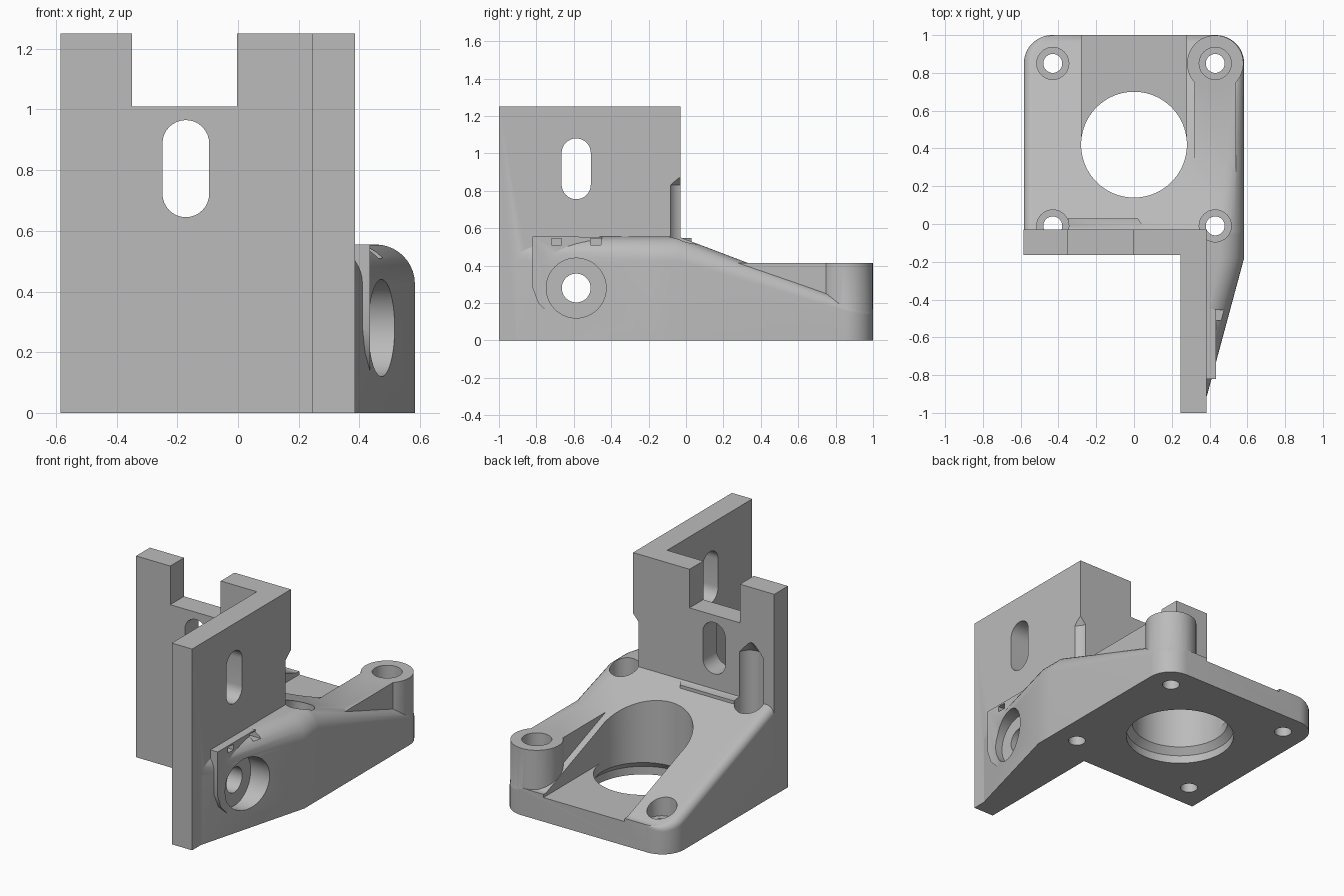
import bpy, bmesh, math
from mathutils import Vector

if "Cube" in bpy.data.objects:
    bpy.data.objects.remove(bpy.data.objects["Cube"])

grey = bpy.data.materials.new("plain grey")
grey.diffuse_color = (0.5, 0.5, 0.5, 1)
grey.use_nodes = True
grey.node_tree.nodes["Principled BSDF"].inputs["Base Color"].default_value = grey.diffuse_color


def make(name, bm):
    bmesh.ops.recalc_face_normals(bm, faces=bm.faces[:])
    me = bpy.data.meshes.new(name)
    bm.to_mesh(me)
    bm.free()
    me.materials.append(grey)
    ob = bpy.data.objects.new(name, me)
    bpy.context.collection.objects.link(ob)
    return ob


def loft(name, rings):
    """Closed solid through equally sized rings of points."""
    bm = bmesh.new()
    vs = [[bm.verts.new(p) for p in r] for r in rings]
    n = len(vs[0])
    for a, b in zip(vs, vs[1:]):
        for i in range(n):
            j = (i + 1) % n
            bm.faces.new((a[i], a[j], b[j], b[i]))
    bm.faces.new(vs[0])
    bm.faces.new(vs[-1])
    return make(name, bm)


def prism(name, pts, axis, lo, hi):
    """Extrude a 2D outline along an axis."""
    place = {'x': lambda u, v, w: (w, u, v),
             'y': lambda u, v, w: (u, w, v),
             'z': lambda u, v, w: (u, v, w)}[axis]
    return loft(name, [[place(u, v, w) for u, v in pts] for w in (lo, hi)])


def box(name, x0, x1, y0, y1, z0, z1):
    return prism(name, [(x0, y0), (x1, y0), (x1, y1), (x0, y1)], 'z', z0, z1)


def circle(u, v, r, n=64):
    return [(u + r * math.cos(2 * math.pi * i / n),
             v + r * math.sin(2 * math.pi * i / n)) for i in range(n)]


def turned(name, x, y, profile, n=64):
    """Round solid from (radius, height) pairs."""
    return loft(name, [[(u, v, z) for u, v in circle(x, y, r, n)]
                       for r, z in profile])


def slot(name, u, v0, v1, r, axis, lo, hi):
    pts = []
    for c, start in ((v1 - r, 0), (v0 + r, math.pi)):
        for i in range(17):
            a = start + math.pi * i / 16
            pts.append((u + r * math.cos(a), c + r * math.sin(a)))
    return prism(name, pts, axis, lo, hi)


def combine(ob, other, op):
    m = ob.modifiers.new(op, 'BOOLEAN')
    m.operation = op
    m.solver = 'EXACT'
    m.object = other
    bpy.context.view_layer.objects.active = ob
    bpy.ops.object.modifier_apply(modifier=m.name)
    bpy.data.objects.remove(other, do_unlink=True)


def section(y, xl, xr, h, rl, rr, n=10):
    """Upright section with rounded top corners."""
    pts = [(xl, y, 0)]
    for i in range(n + 1):
        a = math.pi / 2 * i / n
        pts.append((xl + rl * (1 - math.cos(a)), y, h - rl * (1 - math.sin(a))))
    for i in range(n + 1):
        a = math.pi / 2 * i / n
        pts.append((xr - rr * (1 - math.sin(a)), y, h - rr * (1 - math.cos(a))))
    return pts + [(xr, y, 0)]


# Sloped base with tapered side wing and rounded rear corners
W, R = 0.583, 0.15
top = lambda y: max(0.17, min(0.555, 0.54 - 0.38 * y))
rings = [section(-0.91, 0.25, 0.386, 0.555, 0.004, 0.13),
         section(-0.18, 0.25, W, 0.555, 0.004, 0.13),
         section(-0.08, 0.25, W, 0.555, 0.004, 0.13),
         section(-0.06, -W, W, 0.555, 0.05, 0.13),
         section(-0.04, -W, W, 0.555, 0.05, 0.13)]
for i in range(13):
    a = math.pi / 2 * i / 12
    y = 0.85 + R * math.sin(a)
    w = W - R * (1 - math.cos(a))
    rings.append(section(y, -w, w, top(y), 0.05 - 0.03 * i / 12, 0.06 - 0.04 * i / 12))
body = loft("motor_bracket", rings)

# Angle-shaped upright walls
walls = prism("upright_walls", [(-0.585, -0.165), (0.245, -0.165), (0.245, -1),
                                (0.385, -1), (0.385, -0.03), (-0.585, -0.03)], 'z', 0, 1.25)
combine(body, walls, 'UNION')

# Wing lip, ledge behind the wall, rib and tall screw post
lip = prism("wing_lip", [(-0.82, 0.555), (-0.82, 0.28), (-0.79, 0.2), (-0.73, 0.14),
                         (-0.7, 0.3), (-0.45, 0.5), (-0.45, 0.554)], 'x', 0.36, 0.435)
ledge = prism("wall_ledge", [(-0.35, -0.06), (0.08, -0.06), (0.06, -0.03),
                             (0.02, 0.03), (-0.35, 0.03)], 'z', 0.4, 0.548)
rib = box("post_rib", 0.32, 0.54, 0.1, 0.82, 0.1, 0.415)
for part in (lip, ledge, rib):
    combine(body, part, 'UNION')
combine(body, turned("screw_post", 0.43, 0.85, [(0.149, 0.08), (0.149, 0.415)]), 'UNION')

# Large central opening, flared underneath, with a flat channel to the rear
cuts = [turned("motor_opening", 0, 0.42, [(0.315, -0.1), (0.315, 0.05), (0.28, 0.09), (0.28, 0.7)], 96),
        box("rear_channel", -0.279, 0.279, 0.42, 1.2, 0.15, 0.8)]

# Four base screws: rear pair open upward, front pair run up into the wall
for x in (-0.43, 0.43):
    cuts.append(turned("rear_screw", x, 0.85, [(0.05, -0.1), (0.05, 0.13), (0.085, 0.13), (0.085, 0.6)], 40))
    cuts.append(turned("front_screw", x, -0.01, [(0.05, -0.1), (0.05, 0.13), (0.085, 0.13),
                                                 (0.085, 0.83), (0.002, 0.93)], 40))

# Wall notch, adjustment slots, side screw recess and small lip notches
cuts += [box("wall_notch", -0.35, -0.003, -0.3, 0.1, 1.01, 1.4),
         slot("front_slot", -0.172, 0.645, 0.965, 0.077, 'y', -0.3, 0.1),
         slot("side_slot", -0.587, 0.755, 1.08, 0.078, 'x', 0.1, 0.5),
         prism("side_recess", circle(-0.587, 0.28, 0.16), 'x', 0.386, 0.8),
         prism("side_screw", circle(-0.587, 0.28, 0.077), 'x', 0.1, 0.6),
         box("lip_notch_a", 0.39, 0.5, -0.72, -0.665, 0.51, 0.545),
         box("lip_notch_b", 0.39, 0.5, -0.51, -0.455, 0.51, 0.545)]
for c in cuts:
    combine(body, c, 'DIFFERENCE')

# Smooth the rounded surfaces, keep the edges crisp
bpy.ops.object.select_all(action='DESELECT')
body.select_set(True)
bpy.context.view_layer.objects.active = body
bpy.ops.object.shade_smooth_by_angle(angle=math.radians(25))
